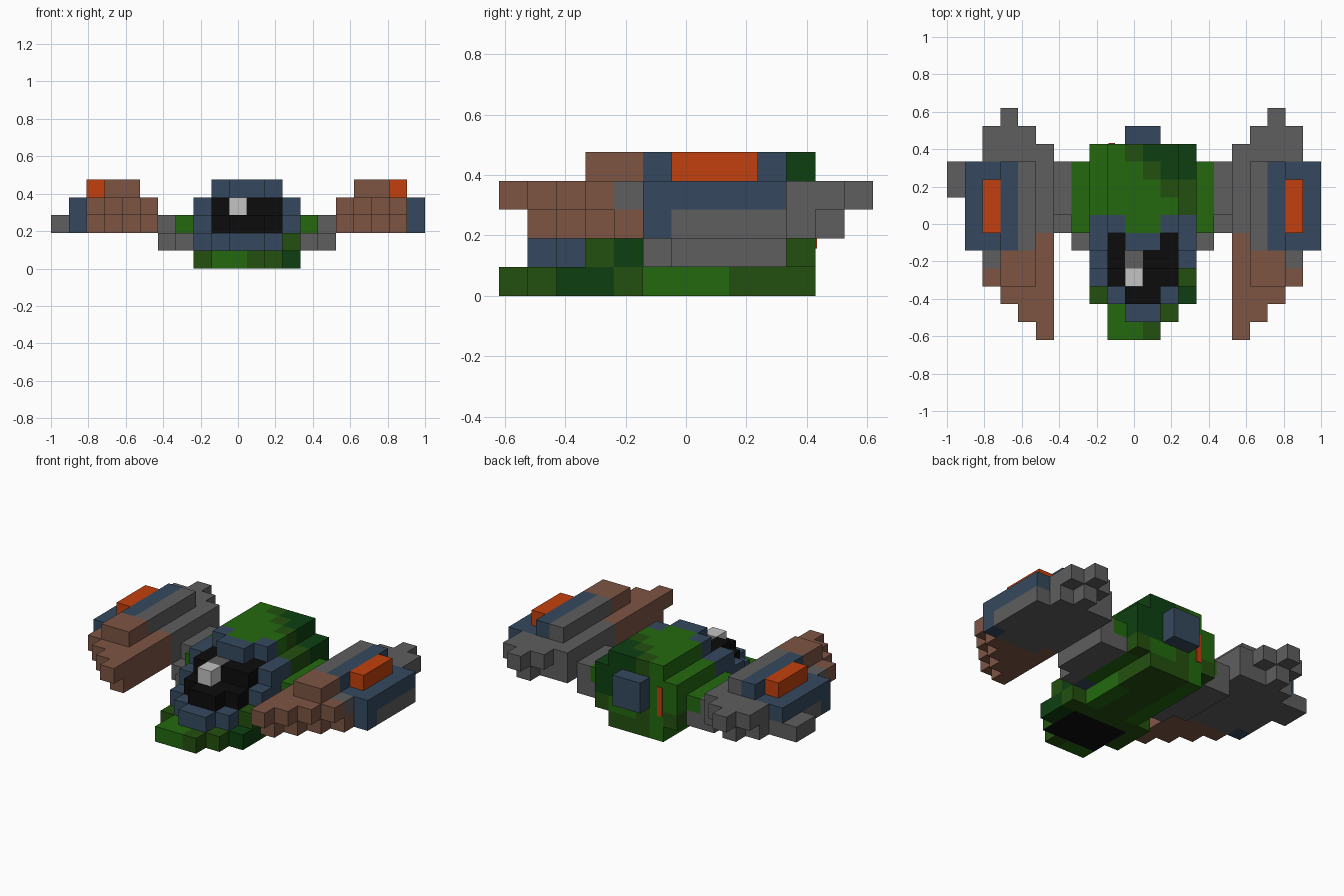
import bpy
import bmesh

if "Cube" in bpy.data.objects:
    bpy.data.objects.remove(bpy.data.objects["Cube"], do_unlink=True)

S = 2 / 21  # size of one block


def linear(c):
    c /= 255
    return c / 12.92 if c <= 0.04045 else ((c + 0.055) / 1.055) ** 2.4


COLOURS = {
    "green": (35, 105, 15), "mid_green": (36, 80, 15), "dark_green": (13, 64, 17),
    "brown": (125, 85, 68), "grey": (94, 94, 94), "slate_blue": (53, 73, 94),
    "black": (12, 12, 12), "light_grey": (196, 196, 196), "orange": (194, 64, 14),
}
NAMES = list(COLOURS)
MATS = []
for name, rgb in COLOURS.items():
    m = bpy.data.materials.new(name)
    m.use_nodes = True
    col = (*[linear(c) for c in rgb], 1)
    m.diffuse_color = col
    m.node_tree.nodes["Principled BSDF"].inputs["Base Color"].default_value = col
    MATS.append(m)

cells = {}  # (column, row, layer) -> (part, colour)


def put(part, colour, i, j, k):
    """Fill an inclusive block range with one colour."""
    for a in range(i[0], i[1] + 1):
        for b in range(j[0], j[1] + 1):
            for c in range(k[0], k[1] + 1):
                cells[a, b, c] = (part, colour)


def both(part, colour, u, j, k):
    """Fill a range on both sides of the middle; u counts blocks outwards."""
    put(part + "_right", colour, (10 - u[1], 10 - u[0]), j, k)
    put(part + "_left", colour, (11 + u[0], 11 + u[1]), j, k)


def mid(part, colour, u, j, k):
    put(part, colour, (10 - u[1], 10 - u[0]), j, k)
    put(part, colour, (11 + u[0], 11 + u[1]), j, k)


# Keel: stepped bottom slab
mid("keel", "mid_green", (0, 0), (0, 0), (0, 0))
mid("keel", "mid_green", (0, 1), (1, 10), (0, 0))
mid("keel", "mid_green", (2, 2), (2, 4), (0, 0))
put("keel", "green", (9, 10), (0, 1), (0, 0))
put("keel", "green", (9, 9), (5, 10), (0, 0))
put("keel", "green", (12, 12), (5, 7), (0, 0))
put("keel", "dark_green", (13, 13), (2, 3), (0, 0))

# Hull: rounded block with darker patches at the rear left
mid("hull", "green", (0, 2), (6, 10), (1, 3))
mid("hull", "green", (0, 1), (7, 10), (4, 4))
mid("hull", "green", (0, 0), (6, 6), (4, 4))
mid("hull", "green", (3, 3), (6, 9), (2, 2))
mid("hull", "mid_green", (2, 2), (10, 10), (1, 1))
put("hull", "mid_green", (10, 10), (10, 10), (1, 4))
put("hull", "mid_green", (11, 11), (9, 9), (4, 4))
put("hull", "mid_green", (12, 12), (8, 8), (4, 4))
put("hull", "mid_green", (13, 13), (7, 8), (3, 3))
put("hull", "dark_green", (11, 13), (10, 10), (2, 3))
put("hull", "dark_green", (11, 12), (10, 10), (4, 4))
put("hull", "dark_green", (12, 12), (9, 9), (4, 4))
put("hull", "dark_green", (13, 13), (9, 9), (3, 3))

# Cockpit frame: nose, sills and collar
mid("cockpit_frame", "slate_blue", (0, 0), (1, 5), (1, 1))
mid("cockpit_frame", "slate_blue", (1, 1), (2, 5), (1, 1))
mid("cockpit_frame", "slate_blue", (2, 2), (3, 5), (1, 1))
put("cockpit_frame", "mid_green", (13, 13), (3, 3), (1, 1))
put("cockpit_frame", "dark_green", (13, 13), (4, 4), (1, 1))
mid("cockpit_frame", "slate_blue", (2, 2), (4, 6), (2, 2))
mid("cockpit_frame", "slate_blue", (2, 2), (5, 6), (3, 3))
mid("cockpit_frame", "slate_blue", (0, 0), (5, 5), (2, 4))
mid("cockpit_frame", "slate_blue", (1, 1), (6, 6), (4, 4))

# Canopy glass with a glint
mid("canopy", "black", (0, 0), (2, 4), (2, 2))
mid("canopy", "black", (1, 1), (3, 5), (2, 2))
mid("canopy", "black", (0, 0), (4, 4), (3, 3))
mid("canopy", "black", (1, 1), (4, 5), (3, 3))
put("canopy_glint", "light_grey", (10, 10), (3, 3), (3, 3))
put("canopy_glint", "grey", (10, 10), (4, 4), (3, 3))

# Rear engine box
mid("rear_engine", "slate_blue", (0, 0), (11, 11), (2, 3))

# Struts joining hull and pods
both("strut", "grey", (3, 3), (5, 9), (1, 1))
both("strut", "grey", (4, 4), (6, 9), (1, 1))
both("strut", "grey", (4, 4), (7, 9), (2, 2))

# Side pods: brown staircase nose
for n in range(4):
    both("pod", "brown", (5 + n, 5 + n), (n, 4), (3, 3))
    both("pod", "brown", (5 + n, 5 + n), (n + 1, 4), (2, 2))
both("pod", "brown", (5, 5), (5, 5), (2, 3))
both("pod", "brown", (6, 7), (3, 4), (4, 4))
both("pod", "grey", (8, 8), (4, 4), (3, 3))
# Side pods: grey main body and stepped tail
both("pod", "grey", (5, 5), (6, 10), (2, 3))
both("pod", "grey", (6, 8), (5, 10), (2, 3))
both("pod", "grey", (6, 8), (11, 11), (3, 3))
both("pod", "grey", (7, 7), (11, 11), (2, 2))
both("pod", "grey", (7, 7), (12, 12), (3, 3))
both("pod", "grey", (6, 6), (5, 9), (4, 4))
# Side pods: blue outer armour and orange light
both("pod", "slate_blue", (7, 7), (5, 9), (4, 4))
both("pod", "slate_blue", (8, 9), (5, 9), (3, 3))
both("pod", "grey", (9, 9), (6, 9), (2, 2))
both("pod", "slate_blue", (9, 9), (5, 5), (2, 2))
both("pod_light", "orange", (8, 8), (6, 8), (4, 4))
put("pod_fin_right", "grey", (0, 0), (8, 9), (2, 2))

# Face corner offsets for each block direction, counter-clockwise from outside
SIDES = {
    (1, 0, 0): ((1, 0, 0), (1, 1, 0), (1, 1, 1), (1, 0, 1)),
    (-1, 0, 0): ((0, 0, 0), (0, 0, 1), (0, 1, 1), (0, 1, 0)),
    (0, 1, 0): ((0, 1, 0), (0, 1, 1), (1, 1, 1), (1, 1, 0)),
    (0, -1, 0): ((0, 0, 0), (1, 0, 0), (1, 0, 1), (0, 0, 1)),
    (0, 0, 1): ((0, 0, 1), (1, 0, 1), (1, 1, 1), (0, 1, 1)),
    (0, 0, -1): ((0, 0, 0), (0, 1, 0), (1, 1, 0), (1, 0, 0)),
}


def place(i, j, k):
    return ((i - 10.5) * S, (j - 6.5) * S, k * S)


def finish(bm, name):
    bmesh.ops.remove_doubles(bm, verts=bm.verts, dist=1e-5)
    me = bpy.data.meshes.new(name)
    for m in MATS:
        me.materials.append(m)
    bm.to_mesh(me)
    bm.free()
    bpy.context.collection.objects.link(bpy.data.objects.new(name, me))


# Skin each part with its exposed block faces
for part in sorted({p for p, _ in cells.values()}):
    bm = bmesh.new()
    for (i, j, k), (p, colour) in cells.items():
        if p != part:
            continue
        for (dx, dy, dz), corners in SIDES.items():
            if (i + dx, j + dy, k + dz) in cells:
                continue
            f = bm.faces.new([bm.verts.new(place(i + a, j + b, k + c))
                              for a, b, c in corners])
            f.material_index = NAMES.index(colour)
            # Dark patch beneath the nose
            if part == "keel" and dz == -1 and 1 <= j <= 3 and 9 <= i <= 12:
                f.material_index = NAMES.index("black")
    finish(bm, part)

# Narrow orange stripe beside the rear engine
bm = bmesh.new()
bmesh.ops.create_cube(bm, size=1)
for v in bm.verts:
    v.co = place(9.25 + v.co.x * 0.35, 11.02 + v.co.y * 0.06, 2.6 + v.co.z * 1.9)
for f in bm.faces:
    f.material_index = NAMES.index("orange")
finish(bm, "rear_stripe")
